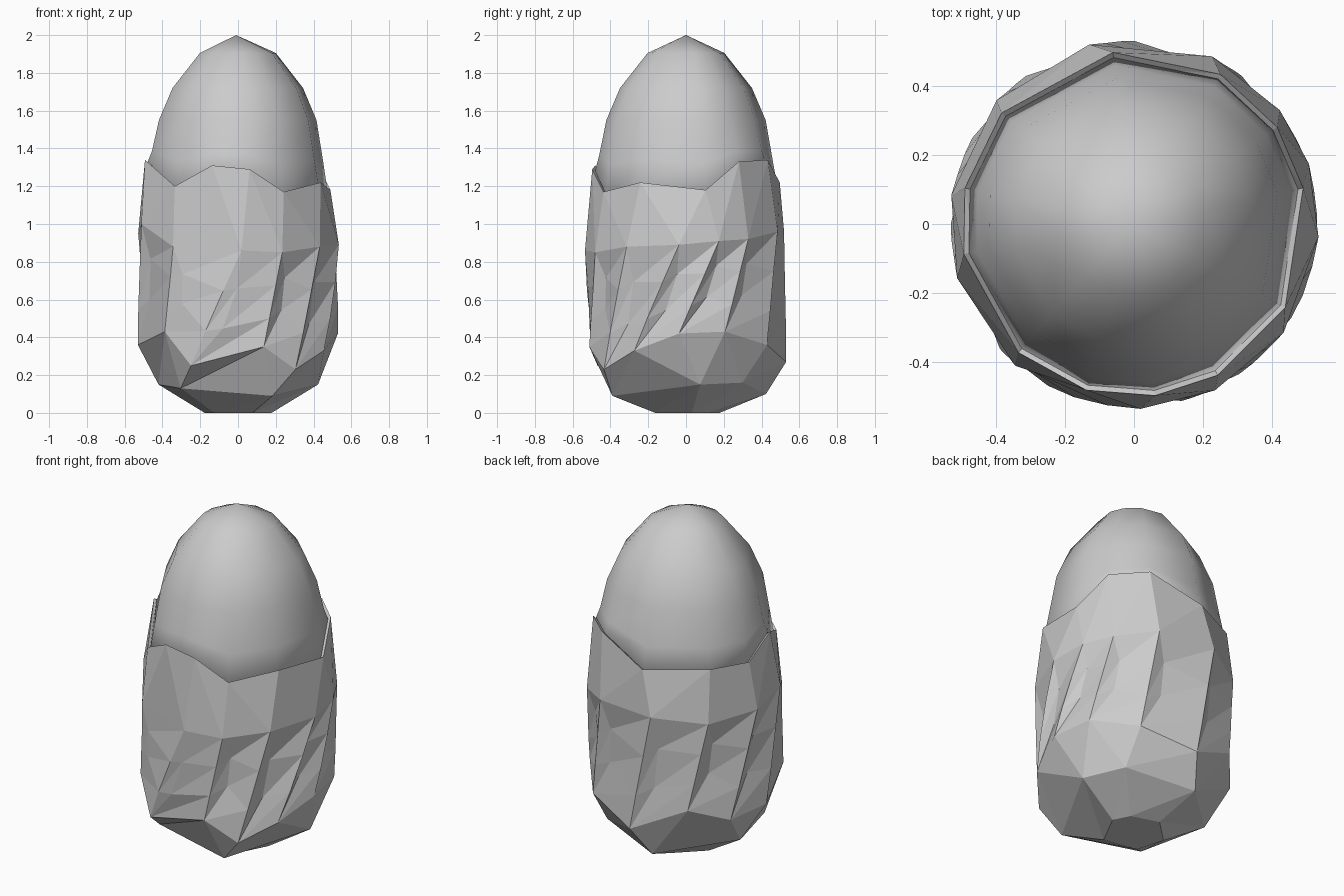
import bpy, bmesh, math

cube = bpy.data.objects.get("Cube")
if cube:
    bpy.data.objects.remove(cube, do_unlink=True)

SIDES = 12
# Direction (degrees) and height of each corner, from the base up to the wavy rim
BASE_AZ = [-135, -65, 10, 44, 100, 168]
BASE_Z = [0.13, 0.09, 0.15, 0.16, 0.1, 0.15]
FOOT_AZ = [-118, -75, -55, -31, -4, 23, 54, 90, 126, 152, 180, 223]
FOOT_Z = [0.25, 0.35, 0.23, 0.33, 0.42, 0.43, 0.36, 0.27, 0.42, 0.34, 0.36, 0.43]
TIP_AZ = [-88, -64, -36, -4, 19, 38, 65, 104, 138, 171, 197, 230]
TIP_Z = [0.86, 0.85, 0.88, 0.89, 0.91, 0.92, 0.96, 0.96, 0.93, 0.95, 1.0, 0.88]
RIM_AZ = [-106, -83, -61, -29, 12, 34, 60, 97, 140, 168, 190, 228]
RIM_Z = [1.31, 1.29, 1.17, 1.22, 1.18, 1.33, 1.34, 1.22, 1.24, 1.23, 1.34, 1.2]
SMOOTH_PATCH = (0, 11)  # columns at the front where the folds fade out

grey = bpy.data.materials.new("plain grey")
grey.use_nodes = True
GREY = (0.6, 0.6, 0.6, 1)
grey.diffuse_color = GREY
grey.node_tree.nodes["Principled BSDF"].inputs["Base Color"].default_value = GREY


def mix(a, b, t):
    return a + (b - a) * t


def polar(az, r, z):
    a = math.radians(az)
    return (r * math.cos(a), r * math.sin(a), z)


def plain_ring(azs, zs, r):
    """Ring without folds: ridge and valley points fall together."""
    pts = []
    for az, z in zip(azs, zs):
        pts += [polar(az, r, z)] * 2
    return pts


def base_ring(r, rise):
    """Six corners, each shared by two neighbouring columns."""
    order = [(i + 1) // 2 % len(BASE_AZ) for i in range(SIDES)]
    return plain_ring([BASE_AZ[k] for k in order], [BASE_Z[k] * rise for k in order], r)


def fold_ring(t, r, width, depth):
    """Ring part of the way up the slanting folds, with a valley beside each ridge."""
    pts = []
    for i in range(SIDES):
        az, z = mix(FOOT_AZ[i], TIP_AZ[i], t), mix(FOOT_Z[i], TIP_Z[i], t)
        d = depth * (0.3 if i in SMOOTH_PATCH else 1)
        pts += [polar(az, r, z), polar(az + width, r - d, z + d)]
    return pts


def rim_ring(r, drop=0, blend=0, level=0):
    """Ring following the wavy rim, or blended towards a level height."""
    return plain_ring(RIM_AZ, [mix(z, level, blend) - drop for z in RIM_Z], r)


def loft(name, rings, tip=None, base=False):
    bm = bmesh.new()
    rows = [[bm.verts.new(p) for p in ring] for ring in rings]
    n = len(rows[0])
    for low, high in zip(rows, rows[1:]):
        for i in range(n):
            j = (i + 1) % n
            bm.faces.new((low[i], low[j], high[j]))
            bm.faces.new((low[i], high[j], high[i]))
    if tip:
        top = bm.verts.new(tip)
        for i in range(n):
            bm.faces.new((rows[-1][i], rows[-1][(i + 1) % n], top))
    if base:
        bm.faces.new(rows[0][::-1])
    bmesh.ops.remove_doubles(bm, verts=bm.verts[:], dist=0.0005)
    bmesh.ops.dissolve_degenerate(bm, edges=bm.edges[:], dist=0.0005)
    mesh = bpy.data.meshes.new(name)
    bm.to_mesh(mesh)
    bm.free()
    mesh.materials.append(grey)
    obj = bpy.data.objects.new(name, mesh)
    bpy.context.collection.objects.link(obj)
    return obj


# Faceted lower shell with slanting folds and a thin lip turned inwards
loft("folded_shell", [
    base_ring(0.18, 0),
    base_ring(0.43, 1),
    plain_ring(FOOT_AZ, FOOT_Z, 0.53),
    fold_ring(0.3, 0.53, 10, 0.045),
    fold_ring(0.65, 0.53, 8, 0.04),
    plain_ring(TIP_AZ, TIP_Z, 0.535),
    rim_ring(0.5),
    rim_ring(0.465, 0.03),
], base=True)

# Smooth dome that fills the rim
dome = loft("smooth_dome", [
    rim_ring(0.42, 0.1),
    rim_ring(0.485, 0.01),
    rim_ring(0.462, 0, 0.6, 1.42),
    rim_ring(0.425, 0, 1, 1.55),
    rim_ring(0.352, 0, 1, 1.72),
    rim_ring(0.205, 0, 1, 1.905),
], tip=(-0.01, 0, 2))
for poly in dome.data.polygons:
    poly.use_smooth = True
